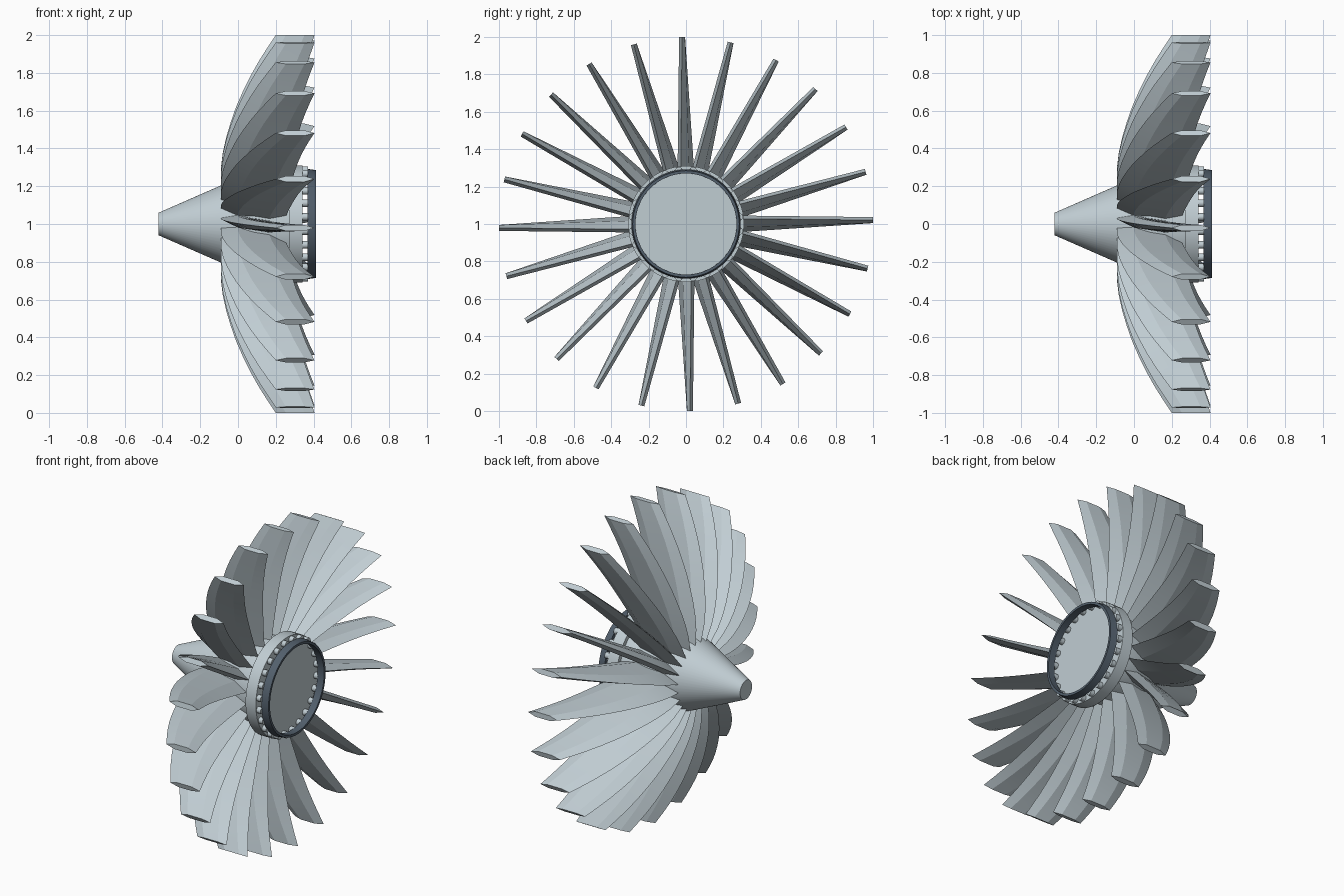
import bpy, bmesh, math
from mathutils import Vector

if "Cube" in bpy.data.objects:
    bpy.data.objects.remove(bpy.data.objects["Cube"])

BLADES = 24
CENTRE_Z = 1.0


def material(name, rgb):
    m = bpy.data.materials.new(name)
    m.diffuse_color = (*rgb, 1)
    m.use_nodes = True
    m.node_tree.nodes["Principled BSDF"].inputs["Base Color"].default_value = m.diffuse_color
    return m


light = material("light_steel", (0.53, 0.61, 0.65))
dark = material("dark_steel", (0.085, 0.115, 0.15))


def finish(bm, name, mat, angle):
    bmesh.ops.recalc_face_normals(bm, faces=bm.faces)
    me = bpy.data.meshes.new(name)
    bm.to_mesh(me)
    bm.free()
    ob = bpy.data.objects.new(name, me)
    bpy.context.collection.objects.link(ob)
    me.materials.append(mat)
    bpy.ops.object.select_all(action='DESELECT')
    ob.select_set(True)
    bpy.context.view_layer.objects.active = ob
    bpy.ops.object.shade_smooth_by_angle(angle=math.radians(angle))
    return ob


def polar(x, r, a, offset=0.0):
    """Point at radius r and angle a about the x axis, shifted along the tangent."""
    return Vector((x, r * math.cos(a) - offset * math.sin(a),
                   CENTRE_Z + r * math.sin(a) + offset * math.cos(a)))


def lathe(name, profile, mat, closed=False, n=64):
    """Revolve (x, radius) points about the x axis."""
    bm = bmesh.new()
    rings = [[bm.verts.new(polar(x, r, 2 * math.pi * i / n)) for i in range(n)]
             for x, r in profile]
    pairs = list(zip(rings, rings[1:]))
    if closed:
        pairs.append((rings[-1], rings[0]))
    else:
        bm.faces.new(rings[0])
        bm.faces.new(rings[-1])
    for a, b in pairs:
        for i in range(n):
            j = (i + 1) % n
            bm.faces.new((a[i], a[j], b[j], b[i]))
    return finish(bm, name, mat, 25)


# Conical hub with rear flange
lathe("hub", [(-0.42, 0.06), (0.09, 0.283), (0.27, 0.283),
              (0.27, 0.31), (0.342, 0.31)], light)

# Dark retaining ring behind the flange
lathe("rear_ring", [(0.368, 0.27), (0.368, 0.292), (0.413, 0.285),
                    (0.413, 0.27)], dark, closed=True)

# Pegs between flange and ring
bm = bmesh.new()
for k in range(24):
    a = 2 * math.pi * (k + 0.5) / 24
    ends = []
    for x in (0.335, 0.370):
        ends.append([bm.verts.new(polar(
            x, 0.288 + 0.02 * math.cos(t * math.pi / 6), a,
            0.02 * math.sin(t * math.pi / 6))) for t in range(12)])
    for e in ends:
        bm.faces.new(e)
    for i in range(12):
        j = (i + 1) % 12
        bm.faces.new((ends[0][i], ends[0][j], ends[1][j], ends[1][i]))
finish(bm, "spacer_pegs", light, 35)

# Blade stations: radius, leading edge x, trailing edge x
STATIONS = [(0.15, -0.085, 0.24), (0.22, -0.09, 0.25), (0.30, -0.09, 0.258),
            (0.38, -0.08, 0.268), (0.46, -0.062, 0.279), (0.54, -0.038, 0.291),
            (0.62, -0.010, 0.304), (0.70, 0.025, 0.319), (0.78, 0.064, 0.337),
            (0.86, 0.109, 0.359), (0.93, 0.153, 0.381), (1.0, 0.20, 0.405)]
# Hexagonal section: chord fraction, side
SECTION = [(0, 0), (0.26, 1), (0.74, 1), (1, 0), (0.74, -1), (0.26, -1)]

# Swept, tapering blades
bm = bmesh.new()
for k in range(BLADES):
    a = math.radians(1.2) + 2 * math.pi * k / BLADES
    rings = []
    for r, lead, trail in STATIONS:
        f = (r - 0.15) / 0.85
        half = 0.034 * (1 - f) + 0.016 * f
        pitch = 0.065 * (1 - f)
        rings.append([bm.verts.new(polar(
            lead + (trail - lead) * c, r, a,
            half * s + pitch * (c - 0.5) - 0.006 * (1 - f)))
            for c, s in SECTION])
    bm.faces.new(rings[0])
    bm.faces.new(rings[-1])
    for p, q in zip(rings, rings[1:]):
        for i in range(6):
            j = (i + 1) % 6
            bm.faces.new((p[i], p[j], q[j], q[i]))
finish(bm, "fan_blades", light, 10)
